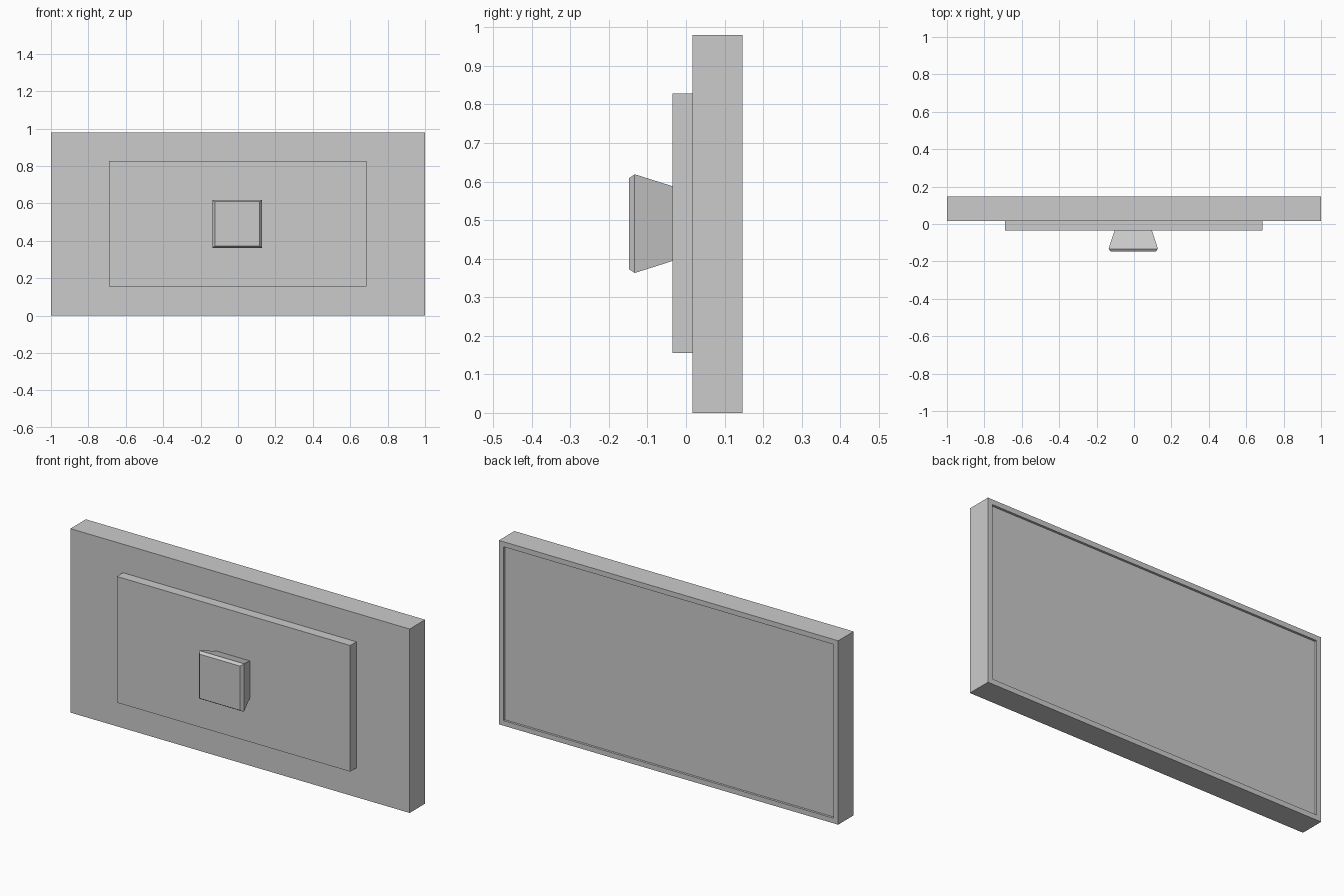
import bpy
import bmesh

# Remove the default object
cube = bpy.data.objects.get("Cube")
if cube:
    bpy.data.objects.remove(cube, do_unlink=True)

grey = bpy.data.materials.new("light grey")
grey.use_nodes = True
colour = (0.6, 0.6, 0.6, 1)
grey.diffuse_color = colour
grey.node_tree.nodes["Principled BSDF"].inputs["Base Color"].default_value = colour


def finish(name, bm):
    bmesh.ops.recalc_face_normals(bm, faces=bm.faces)
    mesh = bpy.data.meshes.new(name)
    bm.to_mesh(mesh)
    bm.free()
    mesh.materials.append(grey)
    obj = bpy.data.objects.new(name, mesh)
    bpy.context.collection.objects.link(obj)
    return obj


def loft(name, sections):
    """Join rectangles (y, half width, half height) about a centre into a solid."""
    bm = bmesh.new()
    rings = []
    for y, cx, cz, w, h in sections:
        corners = ((-1, -1), (1, -1), (1, 1), (-1, 1))
        rings.append([bm.verts.new((cx + sx * w, y, cz + sz * h)) for sx, sz in corners])
    for a, b in zip(rings, rings[1:]):
        for i in range(4):
            j = (i + 1) % 4
            bm.faces.new((a[i], a[j], b[j], b[i]))
    bm.faces.new(rings[0])
    bm.faces.new(rings[-1])
    return finish(name, bm)


# Panel with a thin rim around the recessed screen at the back
mid = 0.49
rim, depth = 0.027, 0.012
loft("screen_panel", [
    (0.017, 0, mid, 1, mid),
    (0.147, 0, mid, 1, mid),
    (0.147, 0, mid, 1 - rim, mid - rim),
    (0.147 - depth, 0, mid, 1 - rim, mid - rim),
])

# Raised housing on the front
loft("rear_housing", [
    (-0.035, -0.002, 0.492, 0.688, 0.336),
    (0.017, -0.002, 0.492, 0.688, 0.336),
])

# Flared mount with a chamfered end
loft("wall_mount", [
    (-0.148, -0.004, 0.491, 0.12, 0.118),
    (-0.133, -0.004, 0.491, 0.132, 0.128),
    (-0.035, -0.004, 0.491, 0.1, 0.097),
])
